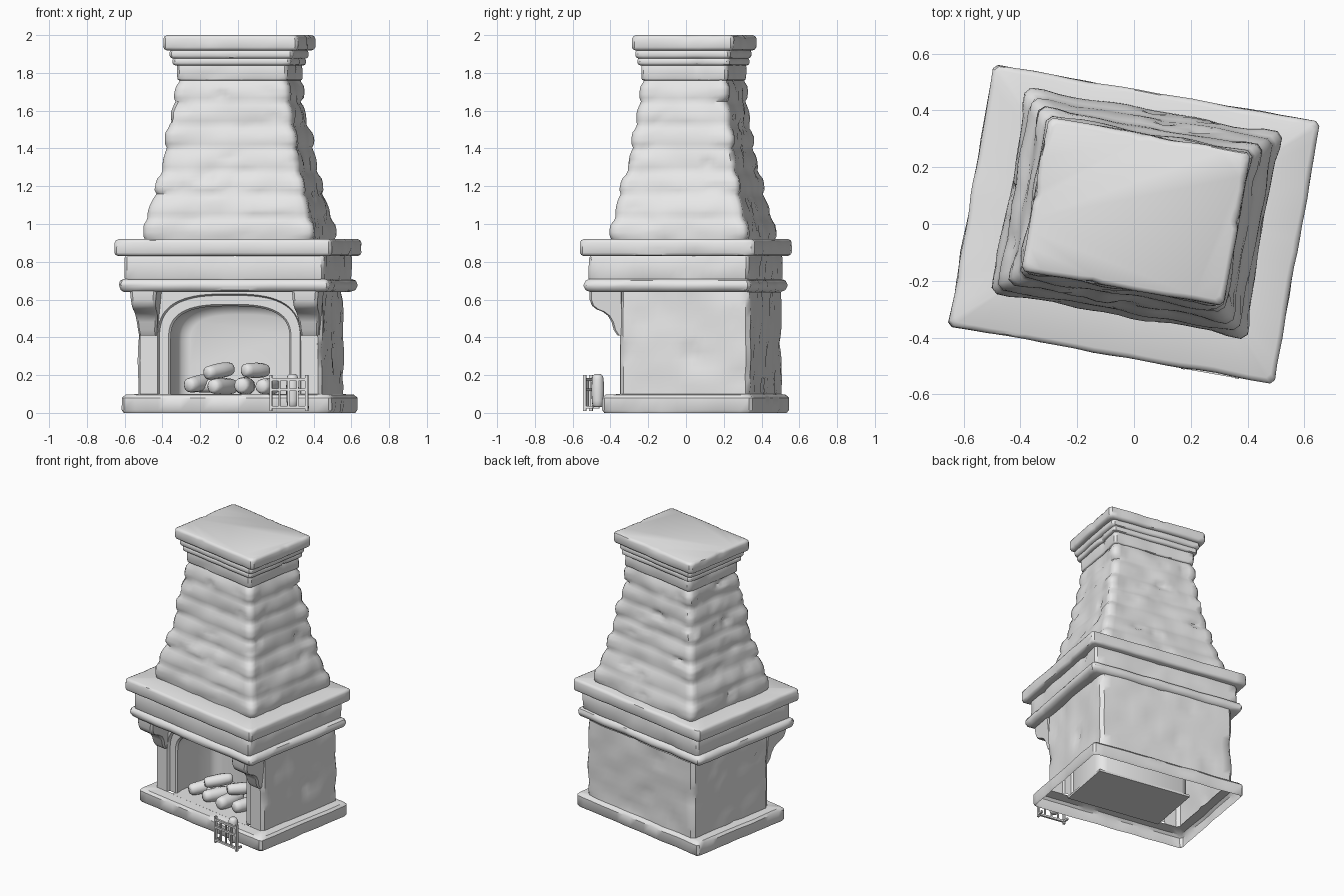
import bpy, bmesh, math
from mathutils import Vector, noise

if "Cube" in bpy.data.objects:
    bpy.data.objects.remove(bpy.data.objects["Cube"])

TURN = math.radians(-10)          # whole fireplace is turned slightly on its base
stone = bpy.data.materials.new("grey_stone")
stone.diffuse_color = (0.8, 0.8, 0.8, 1)
stone.use_nodes = True
stone.node_tree.nodes["Principled BSDF"].inputs["Base Color"].default_value = stone.diffuse_color


def finish(name, bm, angle=40):
    bmesh.ops.recalc_face_normals(bm, faces=bm.faces)
    me = bpy.data.meshes.new(name)
    bm.to_mesh(me)
    bm.free()
    me.materials.append(stone)
    ob = bpy.data.objects.new(name, me)
    bpy.context.collection.objects.link(ob)
    ob.rotation_euler.z = TURN
    bpy.ops.object.select_all(action='DESELECT')
    ob.select_set(True)
    bpy.context.view_layer.objects.active = ob
    bpy.ops.object.shade_smooth_by_angle(angle=math.radians(angle))
    return ob


def wear(p, amp):
    """Uneven hand-cut stone: soft waves plus a few chipped spots."""
    n = noise.noise(p * 7)
    chip = max(0.0, noise.noise(p * 13 + Vector((5, 2, 8))) - 0.35)
    k = amp * (n - 4 * chip)
    flat = Vector((p.x, p.y, 0))
    return p + flat.normalized() * k if flat.length > 0.01 else p


def surface(name, rows, closed=True, caps=(False, False), amp=0.0, skip=None, angle=40):
    bm = bmesh.new()
    grid = [[bm.verts.new(wear(Vector(p), amp)) for p in row] for row in rows]
    n = len(rows[0])
    for i in range(len(rows) - 1):
        for j in range(n if closed else n - 1):
            k = (j + 1) % n
            if skip and skip(rows[i][j]) and skip(rows[i][k]):
                continue
            bm.faces.new((grid[i][j], grid[i][k], grid[i + 1][k], grid[i + 1][j]))
    if caps[0]:
        bm.faces.new(grid[0])
    if caps[1]:
        bm.faces.new(grid[-1])
    return finish(name, bm, angle)


def ring(z, hu, vf, vb, r=0.015, n=18):
    """Rectangular course with chamfered corners."""
    c = [(-hu + r, vf), (hu - r, vf), (hu, vf + r), (hu, vb - r),
         (hu - r, vb), (-hu + r, vb), (-hu, vb - r), (-hu, vf + r)]
    pts = []
    for i in range(8):
        a, b = Vector(c[i]), Vector(c[(i + 1) % 8])
        steps = n if i % 2 == 0 else 1
        pts += [(*a.lerp(b, k / steps), z) for k in range(steps)]
    return pts


def slab(name, z0, z1, hu, vf, vb, bev=0.015, inset=0.18, top=False, amp=0.008):
    def row(z, d):
        return ring(z, hu - d, vf + d, vb - d)
    rows = [row(z0, inset), row(z0, bev), row(z0 + bev * .35, bev * .3), row(z0 + bev, 0),
            row((z0 + z1) / 2, 0), row(z1 - bev, 0), row(z1 - bev * .35, bev * .3), row(z1, bev)]
    if not top:
        rows.append(row(z1, inset))
    return surface(name, rows, caps=(False, top), amp=amp)


def box(name, u, v, z):
    bm = bmesh.new()
    bmesh.ops.create_cube(bm, size=1)
    for w in bm.verts:
        w.co = Vector([s[0] + (c + .5) * (s[1] - s[0]) for c, s in zip(w.co, (u, v, z))])
    return finish(name, bm)


def log(name, a, b, r):
    a, b = Vector(a), Vector(b)
    q = (b - a).to_track_quat('Z', 'Y')
    rows = []
    for t, s in ((0, .6), (.06, .9), (.2, 1), (.55, 1.08), (.85, .98), (.95, .85), (1, .55)):
        rows.append([a.lerp(b, t) + q @ Vector((math.cos(k * math.pi / 6), math.sin(k * math.pi / 6), 0)) * r * s
                     for k in range(12)])
    return surface(name, rows, caps=(True, True), angle=50)


# Plinth: hollow underneath, its top reaches in to the walls
surface("plinth", [ring(0, .555, -.345, .445), ring(.015, .565, -.355, .455), ring(.08, .565, -.355, .455),
                   ring(.096, .55, -.34, .44), ring(.1, .49, -.265, .425)], amp=0.008)

# Side and back walls, with the front left open
wall_z = [.1 + .54 * i / 12 for i in range(13)]
surface("walls", [ring(z, .495, -.27, .43, .022) for z in wall_z], amp=0.01,
        skip=lambda p: p[1] < -.269)


# Front wall with arched fire opening
def arch(w, top, v, spring=.38, n=32):
    pts = [(-w, v, .1), (-w, v, .25)]
    for i in range(n + 1):
        a = math.pi * (1 - i / n)
        c, s = math.cos(a), abs(math.sin(a))
        pts.append((math.copysign(abs(c) ** .7, c) * w, v, spring + (top - spring) * s ** .7))
    return pts + [(w, v, .25), (w, v, .1)]


def to_border(p):
    s = min(.478 / max(abs(p[0]), 1e-5), .54 / max(p[2] - .1, 1e-5))
    return (p[0] * s, -.27, .1 + (p[2] - .1) * s)


outer = arch(.385, .63, -.27)
surface("front_wall", [[to_border(p) for p in outer], outer, arch(.378, .622, -.25),
                       arch(.33, .575, -.25), arch(.32, .565, -.238)], closed=False)

# Firebox with rounded back edges and a floor
surface("firebox", [arch(.32, .565, -.238), arch(.335, .575, -.18), arch(.34, .575, .08),
                    arch(.325, .56, .12), arch(.28, .52, .14)], closed=False, caps=(False, True), angle=60)
box("firebox_floor", (-.34, .34), (-.275, .14), (.085, .1))

# Curved corbels under the mantel
profile = [(-.26, .41), (-.285, .41), (-.305, .44), (-.315, .48), (-.335, .515), (-.365, .537), (-.395, .548),
           (-.42, .568), (-.432, .6), (-.432, .65), (-.26, .65)]
for side, s in (("left", -1), ("right", 1)):
    def slice_at(t, d=0):
        out = []
        for v, z in profile:
            half = .048 + .024 * (z - .41) / .24
            out.append((s * .435 + t * half, v + (d if v < -.27 else 0), z))
        return out
    surface(side + "_corbel", [slice_at(-1, .012), slice_at(-.8), slice_at(.8), slice_at(1, .012)],
            caps=(True, True))

# Mantel mouldings
slab("lower_moulding", .64, .71, .568, -.45, .448, bev=.028)
slab("frieze", .70, .835, .537, -.43, .43, bev=.012)
slab("mantel_shelf", .83, .92, .583, -.468, .468, bev=.018, inset=.2)

# Tapered hood in uneven stone courses
key = [(.915, .455, -.325, .405), (1.05, .435, -.312, .38), (1.2, .387, -.278, .342), (1.4, .35, -.232, .306),
       (1.6, .315, -.205, .282), (1.77, .289, -.18, .262)]
hood = []
for i in range(43):
    z = .915 + .855 * i / 42
    k = max(j for j in range(5) if key[j][0] <= z + 1e-6)
    t = (z - key[k][0]) / (key[k + 1][0] - key[k][0])
    hu, vf, vb = [a + (b - a) * t for a, b in zip(key[k][1:], key[k + 1][1:])]
    phase = (i % 6) / 6
    d = .009 * math.sin(math.pi * phase) - .004
    quoin = .012 if (i // 6) % 2 == 0 and 0 < i % 6 < 5 else 0
    row = []
    for u, v, zz in ring(z, hu + d, vf - d, vb + d, .02):
        # corner stones stand out on alternate courses
        if abs(u) > hu * .8 and (v < vf + .08 or v > vb - .08):
            u += math.copysign(quoin * .6, u)
            v += math.copysign(quoin * .6, v)
        row.append((u, v, zz))
    hood.append(row)
surface("hood", hood, amp=0.014, angle=50)

# Chimney collar and cap
slab("collar", 1.76, 1.85, .298, -.19, .272, bev=.01)
slab("collar_ring_lower", 1.84, 1.88, .318, -.207, .288, bev=.012)
slab("collar_ring_upper", 1.875, 1.925, .332, -.215, .297, bev=.016)
slab("cap", 1.918, 2.0, .362, -.23, .318, bev=.018, top=True)

# Firewood pile
logs = [((-.23, -.22, .145), (-.13, -.02, .17), .042), ((-.1, -.22, .14), (-.02, -.01, .14), .042),
        ((.06, -.24, .145), (.06, -.03, .14), .045), ((.16, -.2, .14), (.2, .0, .14), .042),
        ((-.14, -.17, .21), (-.03, -.02, .235), .038), ((.06, -.16, .225), (.16, -.02, .225), .038),
        ((-.2, -.12, .14), (-.03, -.1, .15), .035)]
for i, (a, b, r) in enumerate(logs):
    log("firewood_%d" % (i + 1), a, b, r)

# Small grate with an upright billet in front of the plinth
log("upright_billet", (.365, -.41, .03), (.365, -.41, .205), .032)
for i, u in enumerate((.252, .445)):
    box("grate_post_%d" % (i + 1), (u, u + .014), (-.474, -.456), (.01, .2))
for i, u in enumerate((.3, .349, .397)):
    box("grate_bar_%d" % (i + 1), (u, u + .01), (-.47, -.46), (.03, .18))
for i, z in enumerate((.022, .115, .17)):
    box("grate_rail_%d" % (i + 1), (.252, .459), (-.472, -.458), (z, z + .014))
for i, u in enumerate((.252, .445)):
    box("grate_arm_%d" % (i + 1), (u, u + .012), (-.465, -.42), (.022, .036))
